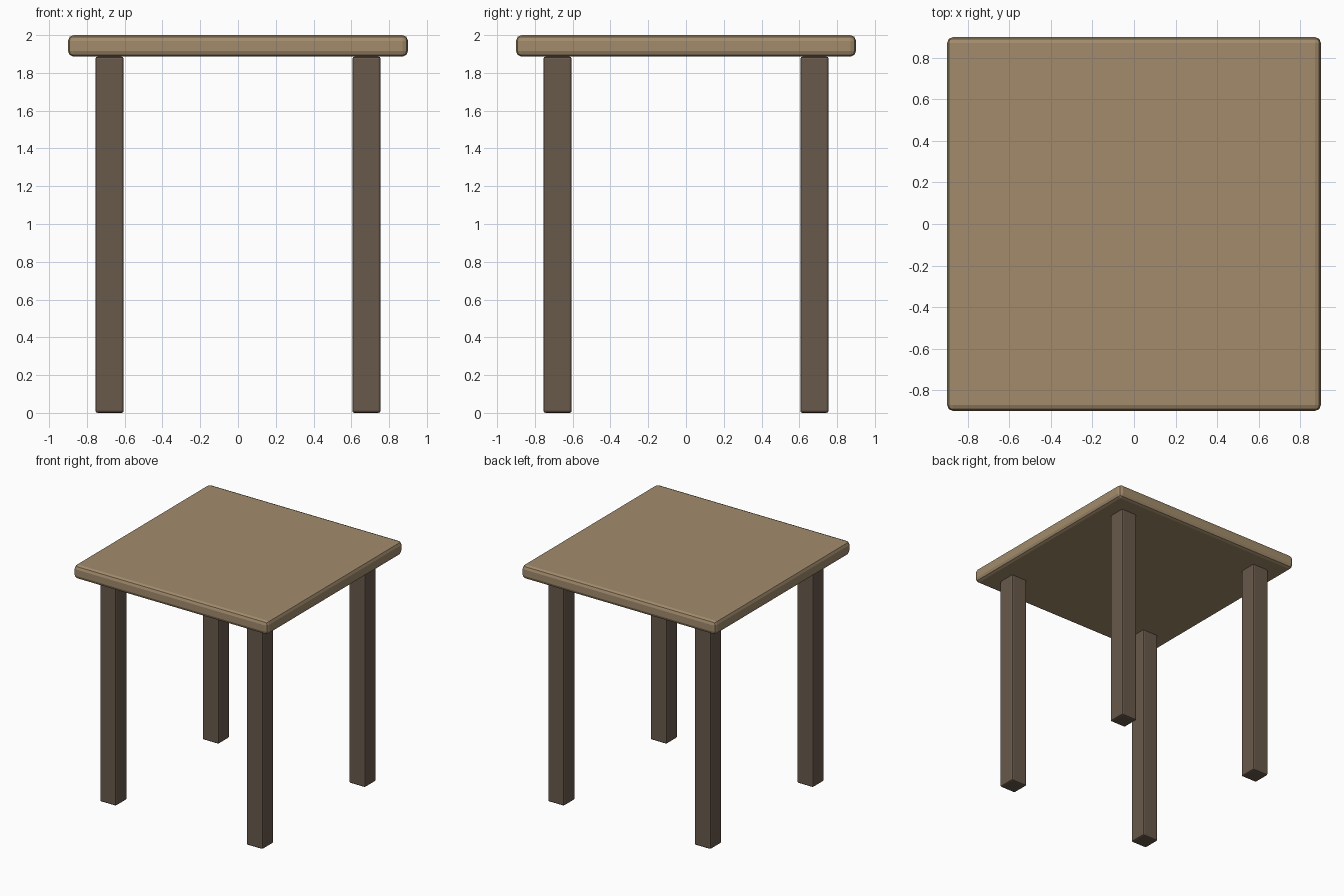
import bpy

if "Cube" in bpy.data.objects:
    bpy.data.objects.remove(bpy.data.objects["Cube"])


def material(name, color):
    mat = bpy.data.materials.new(name)
    mat.diffuse_color = (*color, 1)
    mat.use_nodes = True
    mat.node_tree.nodes["Principled BSDF"].inputs["Base Color"].default_value = mat.diffuse_color
    return mat


def rounded_box(name, center, size, bevel, segments, mat):
    bpy.ops.mesh.primitive_cube_add(size=1, location=center)
    ob = bpy.context.object
    ob.name = name
    ob.scale = size
    bpy.ops.object.transform_apply(location=False, rotation=False, scale=True)
    mod = ob.modifiers.new("rounded_edges", 'BEVEL')
    mod.width = bevel
    mod.segments = segments
    ob.data.materials.append(mat)
    return ob


top_wood = material("light_wood", (0.36, 0.26, 0.15))
leg_wood = material("dark_wood", (0.14, 0.10, 0.07))

# Square table top
rounded_box("table_top", (0, 0, 1.943), (1.8, 1.8, 0.114), 0.03, 2, top_wood)

# Four square legs
for y, depth in ((-0.68, "front"), (0.68, "back")):
    for x, side in ((-0.68, "left"), (0.68, "right")):
        rounded_box(f"{depth}_{side}_leg", (x, y, 0.943), (0.15, 0.15, 1.886),
                    0.012, 2, leg_wood)
